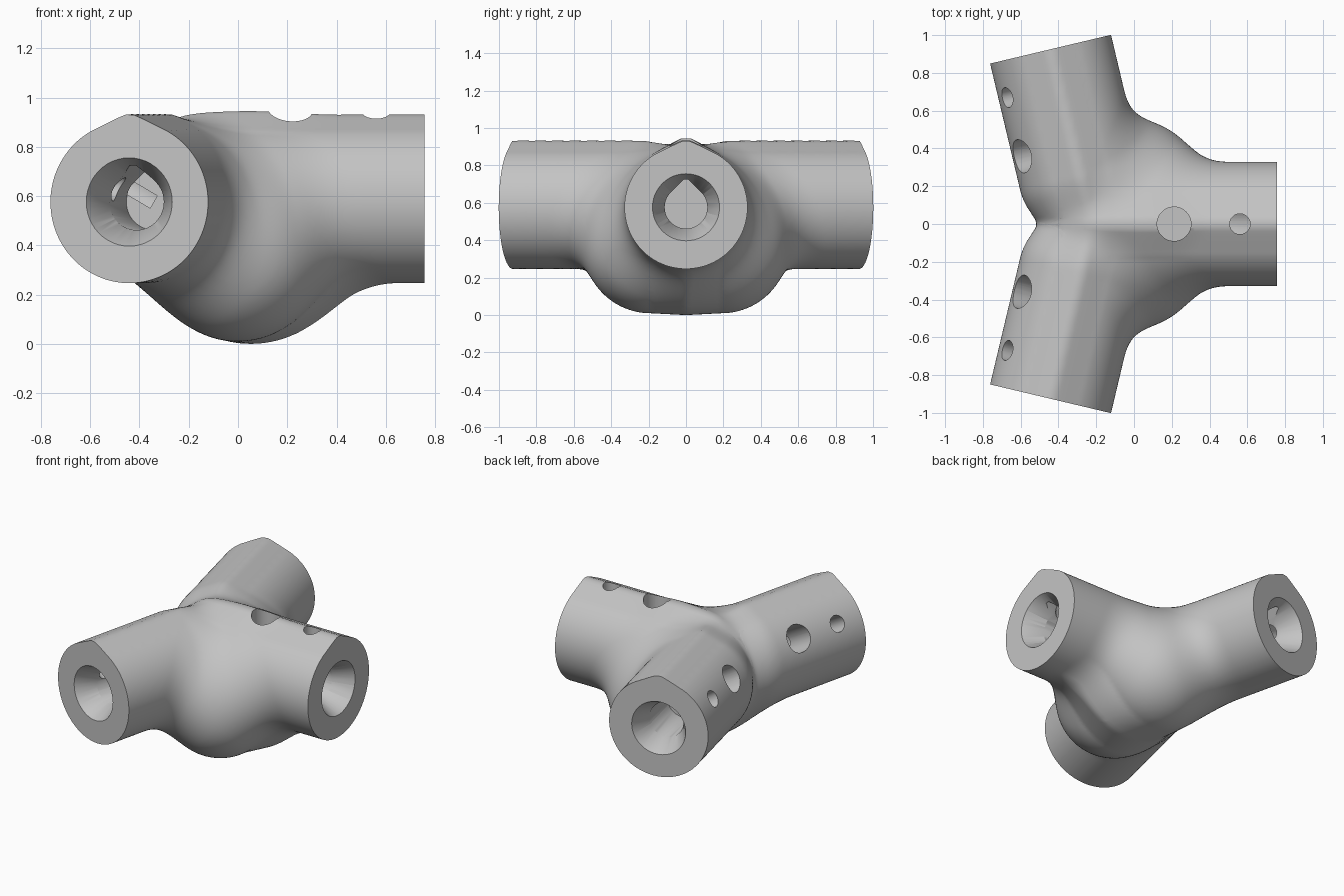
import bpy, bmesh, math
from mathutils import Vector, Matrix

cube = bpy.data.objects.get("Cube")
if cube:
    bpy.data.objects.remove(cube, do_unlink=True)

UP = Vector((0, 0, 1))
AXIS_Z = 0.576
PIPE_R = 0.329
PEAK = math.radians(26.5)
SOFT = 0.02


# Arms: rounded root, end centre, elevation and setback of the large screw hole
def make_arm(node, direction, root, length, elevation, hole):
    return dict(dir=direction, side=UP.cross(direction), root=node + direction * root,
                end=node + direction * length, elev=math.radians(elevation), hole=hole)


node = Vector((-0.222, 0, AXIS_Z))
back_dir = Vector((-0.231, 0.973, 0)).normalized()
front_dir = Vector((back_dir.x, -back_dir.y, 0))
back_arm = make_arm(node, back_dir, 0.265, 0.951, 30, 0.515)
front_arm = make_arm(node, front_dir, 0.265, 0.951, 30, 0.515)
side_arm = make_arm(Vector((0, 0, AXIS_Z)), Vector((1, 0, 0)), -0.12, 0.757, 90, 0.545)
arms = [back_arm, front_arm, side_arm]

# Belly: a ball tapering to a smaller ball on either side
BALL_C, BALL_R = Vector((0.055, 0, 0.43)), 0.43
LOBE_C, LOBE_R = Vector((0.0, 0.19, 0.37)), 0.36


# Distance to a pipe with a softly peaked top and a rounded root
def pipe_distance(p, arm):
    q = p - arm["root"]
    t = min(q.dot(arm["dir"]), 0)
    u, w = abs(q.dot(arm["side"])), q.z
    if w > 0 and u < w * math.tan(PEAK):
        ring = math.hypot(u, SOFT) * math.sin(PEAK) + w * math.cos(PEAK)
    else:
        ring = math.hypot(u, w)
    return math.hypot(ring, t) - PIPE_R


def belly_distance(p):
    q = Vector((p.x, abs(p.y), p.z))
    t = min(q.y / LOBE_C.y, 1)
    return (q - BALL_C.lerp(LOBE_C, t)).length - (BALL_R + (LOBE_R - BALL_R) * t)


def blend(a, b, k):
    h = max(k - abs(a - b), 0) / k
    return min(a, b) - h * h * k / 4


def body_distance(p):
    d = blend(pipe_distance(p, back_arm), pipe_distance(p, front_arm), 0.04)
    d = blend(d, pipe_distance(p, side_arm), 0.12)
    return blend(d, belly_distance(p), 0.2)


def snap(p):
    step = 0.002
    for _ in range(4):
        d = body_distance(p)
        g = Vector([body_distance(p + Vector([step * (i == j) for j in range(3)])) - d
                    for i in range(3)]) / step
        if g.length < 0.2:
            break
        p = p - g * max(-0.1, min(0.1, d / g.length_squared))
    return p


def new_object(name, bm):
    mesh = bpy.data.meshes.new(name)
    bmesh.ops.recalc_face_normals(bm, faces=bm.faces)
    bm.to_mesh(mesh)
    bm.free()
    obj = bpy.data.objects.new(name, mesh)
    bpy.context.scene.collection.objects.link(obj)
    return obj


def activate(obj):
    for other in bpy.context.selected_objects:
        other.select_set(False)
    obj.select_set(True)
    bpy.context.view_layer.objects.active = obj


def add_rod(bm, start, end, r1, r2):
    axis = end - start
    mat = Matrix.Translation((start + end) / 2) @ axis.to_track_quat("Z", "Y").to_matrix().to_4x4()
    bmesh.ops.create_cone(bm, cap_ends=True, segments=48, radius1=r1, radius2=r2,
                          depth=axis.length, matrix=mat)


# Rough hub: overlapping rods and balls fused into one skin
bm = bmesh.new()
for arm in arms:
    add_rod(bm, arm["root"] - arm["dir"] * 0.15, arm["end"] + arm["dir"] * 0.15, PIPE_R, PIPE_R)
mirrored_lobe = Vector((LOBE_C.x, -LOBE_C.y, LOBE_C.z))
for centre, radius in ((BALL_C, BALL_R), (LOBE_C, LOBE_R), (mirrored_lobe, LOBE_R)):
    bmesh.ops.create_icosphere(bm, subdivisions=4, radius=radius,
                               matrix=Matrix.Translation(centre))
body = new_object("pipe_connector", bm)
activate(body)
remesh = body.modifiers.new("fuse", "REMESH")
remesh.mode = "VOXEL"
remesh.voxel_size = 0.022
bpy.ops.object.modifier_apply(modifier=remesh.name)

# Blended skin, then flat pipe ends
bm = bmesh.new()
bm.from_mesh(body.data)
for _ in range(3):
    bmesh.ops.smooth_vert(bm, verts=bm.verts, factor=0.5,
                          use_axis_x=True, use_axis_y=True, use_axis_z=True)
for v in bm.verts:
    if all((v.co - a["end"]).dot(a["dir"]) < 0.07 for a in arms):
        v.co = snap(v.co)
for arm in arms:
    cut = bmesh.ops.bisect_plane(bm, geom=bm.verts[:] + bm.edges[:] + bm.faces[:],
                                 plane_co=arm["end"], plane_no=arm["dir"], clear_outer=True)
    rim = [e for e in cut["geom_cut"] if isinstance(e, bmesh.types.BMEdge)]
    bmesh.ops.edgeloop_fill(bm, edges=rim)
low = min(v.co.z for v in bm.verts)
bmesh.ops.translate(bm, verts=bm.verts, vec=(0, 0, -low))
bmesh.ops.recalc_face_normals(bm, faces=bm.faces)
bm.to_mesh(body.data)
bm.free()


# Teardrop bore with a pointed roof
def teardrop_bore(arm, radius, near, far):
    bm = bmesh.new()
    rings = []
    for depth in (near, far):
        centre = arm["end"] - arm["dir"] * depth
        ring = [bm.verts.new(centre + UP * radius * math.sqrt(2))]
        for i in range(37):
            a = math.radians(45 + 270 * i / 36)
            ring.append(bm.verts.new(centre + arm["side"] * radius * math.sin(a)
                                     + UP * radius * math.cos(a)))
        bm.faces.new(ring)
        rings.append(ring)
    a, b = rings
    for i in range(len(a)):
        j = (i + 1) % len(a)
        bm.faces.new((a[i], a[j], b[j], b[i]))
    return bm


def rod_cutter(start, end, r1, r2):
    bm = bmesh.new()
    add_rod(bm, start, end, r1, r2)
    return bm


cutters = []
for arm in arms:
    end, d = arm["end"], arm["dir"]
    # Tapered mouth, teardrop bore, then large and small screw holes
    cutters.append(rod_cutter(end + d * 0.013, end - d * 0.13, 0.186, 0.113))
    cutters.append(teardrop_bore(arm, 0.114, 0.06, 0.43))
    flat = Vector((-abs(d.y), d.x * math.copysign(1, d.y), 0)).normalized()
    out = flat * math.cos(arm["elev"]) + UP * math.sin(arm["elev"])
    for setback, radius in ((arm["hole"], 0.09), (0.196, 0.054)):
        base = end - d * setback
        cutters.append(rod_cutter(base, base + out * 0.6, radius, radius))

activate(body)
for cutter_mesh in cutters:
    cutter = new_object("cutter", cutter_mesh)
    cutter.hide_render = True
    mod = body.modifiers.new("cut", "BOOLEAN")
    mod.operation = "DIFFERENCE"
    mod.solver = "EXACT"
    mod.object = cutter
    bpy.ops.object.modifier_apply(modifier=mod.name)
    bpy.data.objects.remove(cutter, do_unlink=True)

# Plain grey finish
grey = bpy.data.materials.new("light_grey")
grey.use_nodes = True
colour = (0.55, 0.55, 0.55, 1)
grey.diffuse_color = colour
grey.node_tree.nodes["Principled BSDF"].inputs["Base Color"].default_value = colour
body.data.materials.clear()
body.data.materials.append(grey)
for poly in body.data.polygons:
    poly.material_index = 0
activate(body)
bpy.ops.object.shade_smooth_by_angle(angle=math.radians(35))
